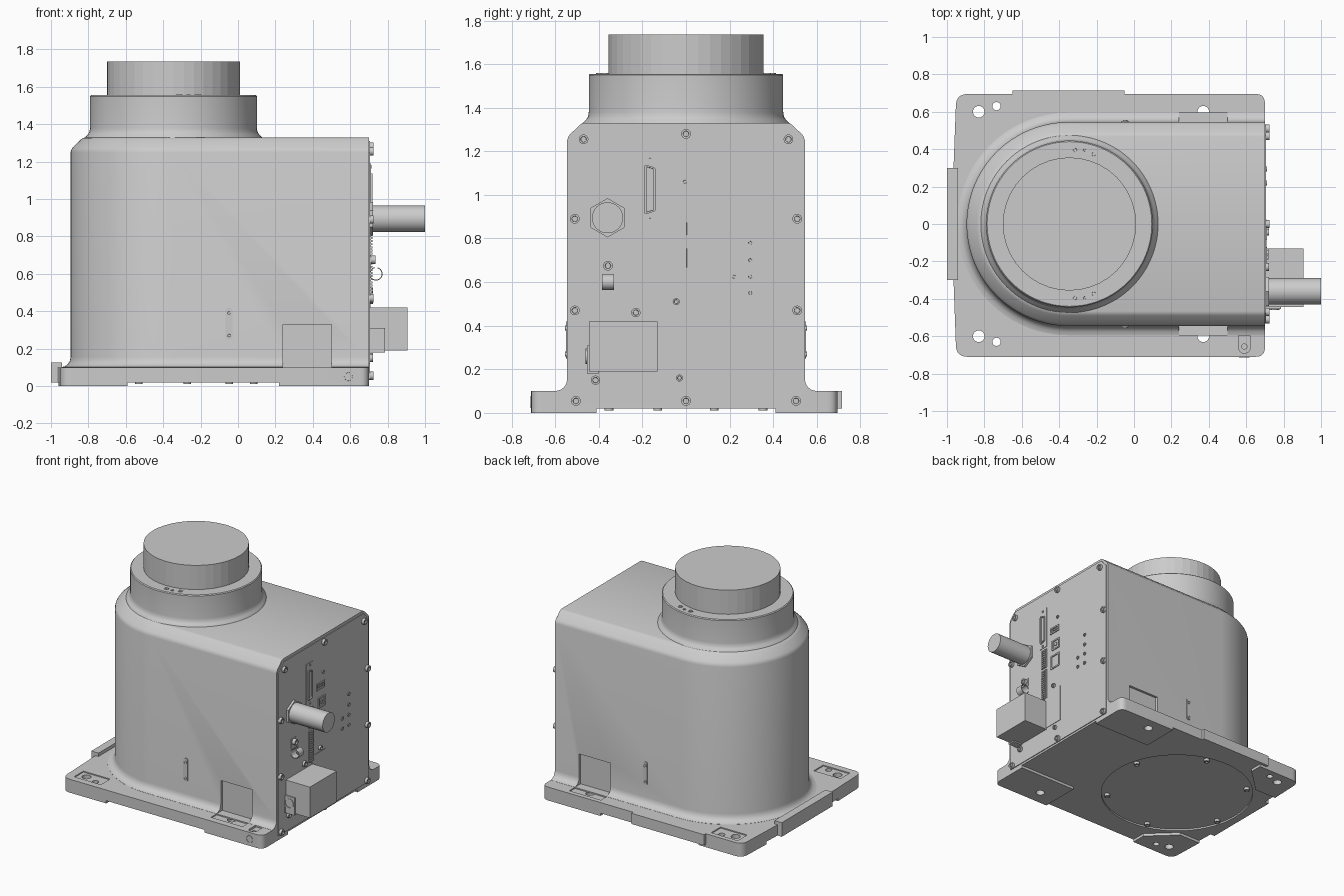
import bpy, bmesh
from math import sin, cos, pi, radians

if "Cube" in bpy.data.objects:
    bpy.data.objects.remove(bpy.data.objects["Cube"])

AXES = {'x': lambda a, b, t: (t, a, b), 'y': lambda a, b, t: (a, t, b), 'z': lambda a, b, t: (a, b, t)}


def finish(name, bm):
    bmesh.ops.recalc_face_normals(bm, faces=bm.faces)
    me = bpy.data.meshes.new(name)
    bm.to_mesh(me)
    bm.free()
    ob = bpy.data.objects.new(name, me)
    bpy.context.collection.objects.link(ob)
    return ob


def loft(name, rings, recess=None):
    """Skin closed rings of equal length, cap both ends, optionally sink the last cap."""
    bm = bmesh.new()
    vs = [[bm.verts.new(p) for p in r] for r in rings]
    n = len(vs[0])
    for r, s in zip(vs, vs[1:]):
        for i in range(n):
            j = (i + 1) % n
            bm.faces.new((r[i], r[j], s[j], s[i]))
    bm.faces.new(vs[0])
    cap = bm.faces.new(vs[-1])
    bmesh.ops.recalc_face_normals(bm, faces=bm.faces)
    if recess:
        bmesh.ops.inset_region(bm, faces=[cap], thickness=recess[0])
        bmesh.ops.inset_region(bm, faces=[cap], thickness=0.001)
        shift = cap.normal.copy() * -recess[1]
        bmesh.ops.translate(bm, verts=cap.verts[:], vec=shift)
    return finish(name, bm)


def prism(name, pts, lo, hi, axis='z', recess=None):
    f = AXES[axis]
    return loft(name, [[f(a, b, t) for a, b in pts] for t in (lo, hi)], recess)


def circle(a, b, r, n=24, start=0.0):
    return [(a + r * cos(start + 2 * pi * i / n), b + r * sin(start + 2 * pi * i / n)) for i in range(n)]


def rect(a0, a1, b0, b1):
    return [(a0, b0), (a1, b0), (a1, b1), (a0, b1)]


def box(name, x0, x1, y0, y1, z0, z1):
    return prism(name, rect(x0, x1, y0, y1), z0, z1)


def rounded(corners, seg=6):
    """Polygon whose (a, b, radius) corners are rounded with a quadratic arc."""
    out, n = [], len(corners)
    for i, (a, b, r) in enumerate(corners):
        if not r:
            out.append((a, b))
            continue
        ends = []
        for k in (i - 1, (i + 1) % n):
            da, db = corners[k][0] - a, corners[k][1] - b
            d = (da * da + db * db) ** 0.5
            ends.append((a + da / d * r, b + db / d * r))
        (pa, pb), (qa, qb) = ends
        for s in range(seg + 1):
            t = s / seg
            u, v, w = (1 - t) ** 2, 2 * t * (1 - t), t * t
            out.append((u * pa + v * a + w * qa, u * pb + v * b + w * qb))
    return out


def cut(targets, cutters):
    for t in targets:
        for c in cutters:
            m = t.modifiers.new('cut', 'BOOLEAN')
            m.object, m.solver = c, 'EXACT'
            bpy.context.view_layer.objects.active = t
            bpy.ops.object.modifier_apply(modifier=m.name)
    for c in cutters:
        bpy.data.objects.remove(c)


# base plate and the pads under its corners
base = prism('base_plate', rounded([(-0.95, -0.71, .06), (0.70, -0.71, .05), (0.70, 0.695, .05),
             (-0.95, 0.695, .06), (-0.965, 0.3, 0), (-0.965, -0.3, 0)]), 0.02, 0.1)
pads = []
for s, edge in ((-1, 0.71), (1, 0.695)):
    pads.append(prism('rear_pad', rounded([(0.22, .41 * s, 0), (.7, .41 * s, 0), (.7, edge * s, .05),
                      (.22, edge * s, 0)]), 0, 0.025))
    pads.append(prism('nose_pad', rounded([(-.59, edge * s, 0), (-.95, edge * s, .06), (-.96, .42 * s, 0),
                      (-.78, .42 * s, 0), (-.59, .6 * s, 0)]), 0, 0.025))
box('nose_locating_tab', -1.0, -0.94, -0.3, 0.3, 0.02, 0.125)
box('side_locating_tab', -0.65, -0.05, 0.68, 0.715, 0.02, 0.1)

# main housing: D-shaped outline with a flared foot and a softened top edge
def outline(off, z):
    r = 0.545 + off
    arc = [(-0.35 + r * cos(radians(90 + 180 * i / 64)), r * sin(radians(90 + 180 * i / 64)), z)
           for i in range(65)]
    return arc + [(0.70, -r, z), (0.70, r, z)]


housing = loft('housing', [outline(o, z) for o, z in (
    (.05, .09), (.05, .101), (.03, .106), (.014, .118), (.004, .135), (0, .155), (0, 1.25),
    (-.004, 1.265), (-.012, 1.277), (-.055, 1.318), (-.065, 1.326), (-.078, 1.33))])

# side pockets, bolt holes and spot faces
pockets = [box('pocket_cutter', .24, .50, min(.527 * s, .64 * s), max(.527 * s, .64 * s), .1005, .33)
           for s in (-1, 1)]
cut([housing], pockets)
spots, holes = [], []
for s in (-1, 1):
    for x0, x1 in ((-.89, -.67), (.24, .50)):
        y0, y1 = sorted((.55 * s, .66 * s))
        spots.append(box('spot_cutter', x0, x1, y0, y1, .092, .2))
    for x, y, r in ((-.83, .6, .031), (-.735, .63, .022), (.37, .6, .031)):
        holes.append(prism('hole_cutter', circle(x, y * s, r, 32), -.1, .2))
spots.append(prism('ground_cutter', rounded([(.56, -.56, 0), (.62, -.56, 0), (.62, -.69, .03),
                   (.56, -.69, .03)]), .085, .2))
holes.append(prism('ground_hole_cutter', circle(.59, -.655, .014), .05, .2))
hatch = prism('hatch_cutter', circle(-.4, 0, .54, 96), -.1, .032)
cut([base], spots + [hatch])
cut([base] + pads, holes)
for i in range(6):
    a = radians(15 + 60 * i)
    prism('hatch_screw', circle(-.4 + .5 * cos(a), .5 * sin(a), .02), .04, .012, recess=(.008, .006))
prism('ground_port', circle(.59, .05, .028), -.705, -.713, 'y', recess=(.006, .006))

# collar with a fillet at its foot, then the faceted turning head
loft('collar', [[(x, y, z) for x, y in circle(-.345, 0, r, 96)] for r, z in (
    (.478, 1.32), (.474, 1.33), (.458, 1.345), (.449, 1.36), (.446, 1.38), (.446, 1.549), (.44, 1.555))])
head = prism('turning_head', circle(-.345, 0, .356, 40), 1.54, 1.735)
for s in (-1, 1):
    for x, y, r in ((-.315, .395, .017), (-.265, .395, .011), (-.215, .373, .017)):
        prism('collar_screw', circle(x, y * s, r), 1.55, 1.559, recess=(r * .4, .006))
    # narrow cover strip on each flank
    prism('flank_strip', rounded([(-.066, .25, .015), (-.03, .25, .015), (-.03, .42, .015), (-.066, .42, .015)]),
          .53 * s, .551 * s, 'y')
    for z in (.27, .39):
        prism('flank_screw', circle(-.048, z, .012), .54 * s, .555 * s, 'y', recess=(.004, .003))

# connector panel
prism('connector_panel', [(-.53, .035), (.53, .035), (.53, 1.25), (.475, 1.31), (-.475, 1.31), (-.53, 1.25)],
      .68, .706, 'x')


def stud(name, y, z, r, out=.722):
    prism(name, circle(y, z, r), .70, out, 'x', recess=(r * .4, .008))


for y, z in [(0, 1.28), (0, .055)] + [(s * y, z) for s in (-1, 1)
             for y, z in ((.47, 1.255), (.51, .89), (.51, .47), (.505, .055))]:
    stud('panel_screw', y, z, .022, .725)
for y, z, r in ((-.23, .46, .021), (-.415, .15, .021), (-.045, .51, .016), (-.03, .16, .016)):
    stud('ground_screw', y, z, r)
for y, z in ((.295, .78), (.295, .70), (.295, .625), (.22, .625), (.295, .55), (.22, .55), (-.005, 1.06)):
    stud('indicator', y, z, .013, .712)

# power cable gland
prism('gland_nut', circle(-.36, .895, .09, 6, pi / 2), .70, .722, 'x')
prism('gland_barrel', circle(-.36, .895, .071, 48), .71, 1.0, 'x')

# sockets
prism('wide_socket_plate', rect(-.205, -.125, .87, 1.19), .70, .710, 'x')
prism('wide_socket', rounded([(-.19, .91, .01), (-.14, .925, .01), (-.14, 1.125, .01), (-.19, 1.14, .01)]),
      .705, .718, 'x', recess=(.008, .012))
for z in (.888, 1.172):
    stud('socket_screw', -.165, z, .009, .714)
for name, r in (('flat_socket', rect(-.085, .01, .945, .995)), ('square_socket', rect(-.065, .015, .805, .885)),
                ('network_socket', rect(-.08, .015, .655, .765))):
    prism(name, r, .70, .712, 'x', recess=(.016, .012))
prism('socket_tongue', rect(-.06, -.015, .965, .975), .70, .712, 'x')
prism('square_socket_core', rect(-.037, -.013, .833, .857), .70, .712, 'x')
for z0, z1, n in ((.70, .85, 9), (.445, .68, 14)):
    prism('terminal_block', rect(-.178, -.122, z0, z1), .70, .712, 'x')
    p = (z1 - z0) / n
    for i in range(n):
        prism('terminal_pin', rect(-.17, -.13, z0 + p * (i + .2), z0 + p * (i + .8)), .71, .718, 'x')

# cable clips: open loop with a screwed tab
def clip(y0, y1, x, z, tab):
    arc = [radians(100 + 335 * i / 32) for i in range(33)]
    ring = [(x + .036 * cos(a), z + .036 * sin(a)) for a in arc]
    ring += [(x + .031 * cos(a), z + .031 * sin(a)) for a in reversed(arc)]
    prism('clip_loop', ring, y0, y1, 'y')
    z0, z1 = sorted((z + .034 * (1 if tab > 0 else -1), z + tab))
    box('clip_tab', .70, .711, y0, y1, z0, z1)


clip(-.385, -.33, .737, .60, .10)
stud('clip_screw', -.358, .675, .022, .735)
clip(-.46, -.44, .742, .26, -.08)

# plug housing with its side bracket, and the thin blanking plate
box('plug_housing', .70, .905, -.445, -.13, .19, .42)
box('plug_bracket', .70, .785, -.455, -.40, .18, .31)
box('blanking_plate', .70, .709, -.14, .025, .2, .48)

# shading: smooth everything but the faceted head
bpy.ops.object.select_all(action='DESELECT')
for ob in bpy.context.collection.objects:
    if ob is not head and ob.name != 'turning_head':
        ob.select_set(True)
bpy.context.view_layer.objects.active = housing
bpy.ops.object.shade_smooth_by_angle(angle=radians(30))
